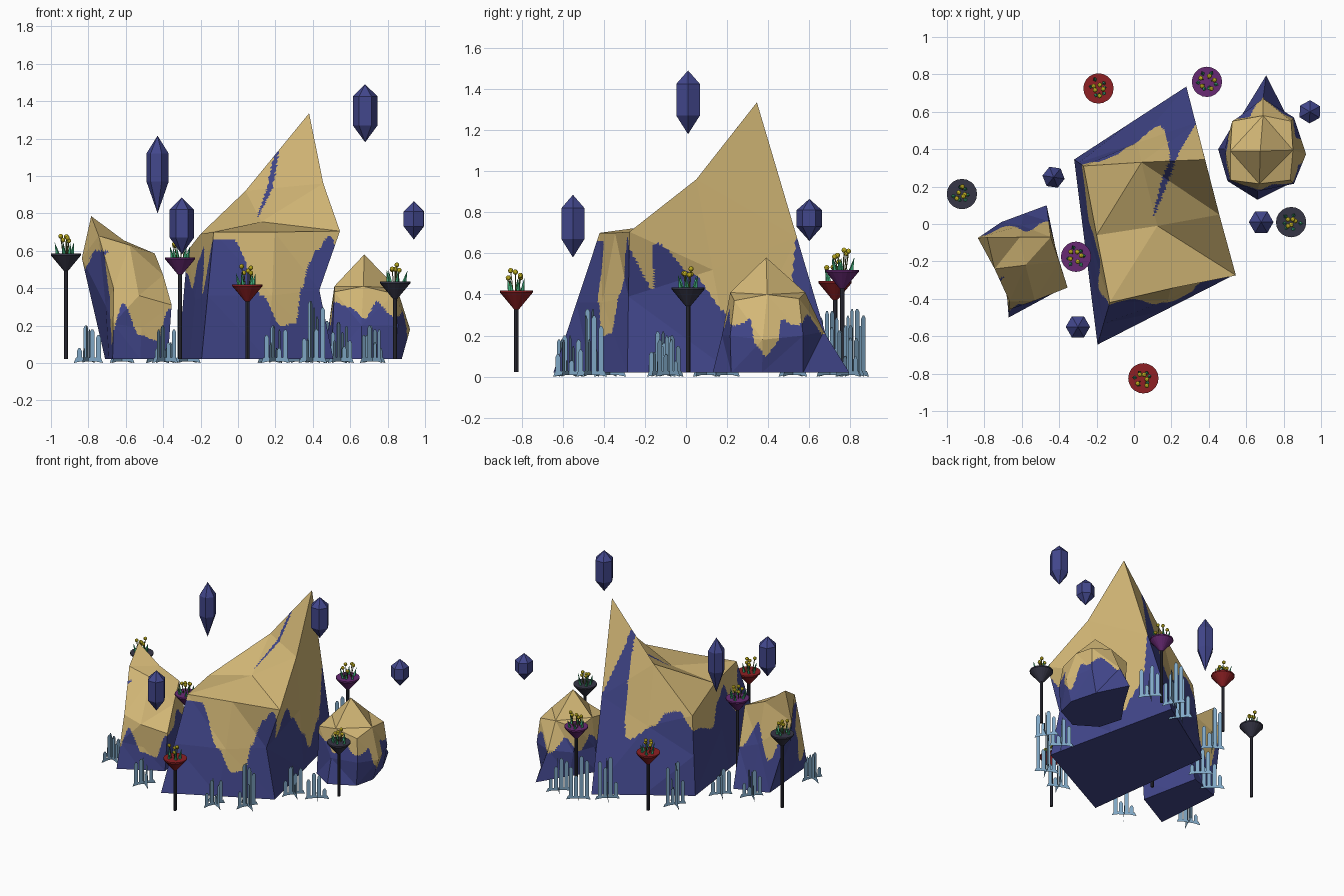
import bpy, bmesh, math, random
from mathutils import Vector, Matrix

if "Cube" in bpy.data.objects:
    bpy.data.objects.remove(bpy.data.objects["Cube"])

random.seed(4)


def mat(name, r, g, b):
    lin = [((c / 255 + 0.055) / 1.055) ** 2.4 for c in (r, g, b)]
    m = bpy.data.materials.new(name)
    m.diffuse_color = (*lin, 1)
    m.use_nodes = True
    m.node_tree.nodes["Principled BSDF"].inputs["Base Color"].default_value = m.diffuse_color
    return m


GOLD = mat("sand gold", 214, 186, 120)
BLUE = mat("rock blue", 66, 71, 140)
ICE = mat("pale blue crystal", 128, 168, 198)
RED = mat("pot red", 142, 32, 36)
PURPLE = mat("pot purple", 104, 42, 116)
DARK = mat("pot charcoal", 54, 54, 70)
POLE = mat("pole black", 50, 50, 62)
GREEN = mat("leaf green", 62, 172, 120)
YELLOW = mat("flower yellow", 206, 188, 36)
STEM = mat("stem olive", 96, 104, 48)


def finish(name, bm, mats):
    me = bpy.data.meshes.new(name)
    bm.to_mesh(me)
    bm.free()
    for m in mats:
        me.materials.append(m)
    ob = bpy.data.objects.new(name, me)
    bpy.context.collection.objects.link(ob)
    return ob


def drip_height(points, ang):
    """Height of the sand edge at an angle, from (degrees, z) points."""
    pts = sorted(points)
    pts = [(pts[-1][0] - 360, pts[-1][1])] + pts + [(pts[0][0] + 360, pts[0][1])]
    for (a, za), (b, zb) in zip(pts, pts[1:]):
        if a <= ang <= b:
            t = (ang - a) / (b - a)
            t = t * t * (3 - 2 * t)
            return za + (zb - za) * t
    return pts[0][1]


def rock(name, base, top, moved, centre, drips, cuts):
    """Box with 2x2 faces per side; corners go SW, SE, NE, NW; sand drips down from the top."""
    bm = bmesh.new()
    base = [Vector((x, y, 0.02)) for x, y in base]
    top = [Vector(p) for p in top]
    grid = {}
    for i in range(3):
        for j in range(3):
            for k in range(3):
                if 1 == i == j == k:
                    continue
                u, v, w = i / 2, j / 2, k / 2

                def bil(q):
                    return (q[0] * (1 - u) + q[1] * u) * (1 - v) + (q[3] * (1 - u) + q[2] * u) * v
                p = bil(base).lerp(bil(top), w)
                grid[i, j, k] = bm.verts.new(moved.get((i, j, k), p))
    for axis in range(3):
        for side in (0, 2):
            for a in (0, 1):
                for b in (0, 1):
                    keys = []
                    for da, db in ((0, 0), (1, 0), (1, 1), (0, 1)):
                        key = [a + da, b + db]
                        key.insert(axis, side)
                        keys.append(grid[tuple(key)])
                    bm.faces.new(keys)
    bmesh.ops.recalc_face_normals(bm, faces=bm.faces)
    bmesh.ops.triangulate(bm, faces=bm.faces)
    bmesh.ops.subdivide_edges(bm, edges=bm.edges[:], cuts=cuts, use_grid_fill=True)
    for f in bm.faces:
        c = f.calc_center_median()
        ang = math.degrees(math.atan2(c.y - centre[1], c.x - centre[0])) % 360
        f.material_index = 0 if c.z > drip_height(drips, ang) else 1
    finish(name, bm, [GOLD, BLUE])


rock("main_rock",
     [(-.195, -.645), (.51, -.285), (.28, .735), (-.32, .345)],
     [(-.13, -.42, .70), (.545, -.275, .705), (.38, .345, 1.335), (-.27, .31, .60)],
     {(2, 0, 1): (.435, -.28, .39), (1, 1, 2): (.125, -.01, .755), (0, 1, 2): (-.2, -.06, .69),
      (2, 1, 2): (.456, .05, .96), (1, 2, 2): (.04, .33, .92), (1, 0, 2): (.195, -.345, .70)},
     (.1, .03),
     [(244, .66), (253, .66), (274, .36), (286, .2), (298, .21), (304, .4), (315, .6), (321, .68),
      (330, .42), (336, .65), (0, .5), (31, .3), (47, .15), (62, .3), (70, 1.18), (87, .4), (108, .5),
      (121, .6), (132, .62), (145, .48), (180, .4), (200, .55), (218, .62), (232, .37)], 24)
rock("left_rock",
     [(-.67, -.5), (-.375, -.34), (-.467, .1), (-.71, .01)],
     [(-.665, -.415, .40), (-.355, -.34, .31), (-.445, -.07, .585), (-.785, -.07, .785)],
     {(0, 2, 1): (-.835, -.075, .56), (0, 1, 2): (-.745, -.24, .68), (1, 1, 2): (-.58, -.22, .63),
      (2, 1, 2): (-.4, -.2, .47), (1, 2, 2): (-.61, -.07, .655), (1, 0, 2): (-.53, -.41, .36)},
     (-.58, -.2),
     [(0, .3), (20, .4), (60, .3), (90, .5), (120, .25), (150, .5), (180, .6), (215, .6), (232, .35),
      (246, .09), (261, .32), (284, .15), (312, .12), (326, .29)], 16)
rock("right_rock",
     [(.5, .23), (.84, .22), (.82, .57), (.575, .58)],
     [(.515, .235, .38), (.835, .235, .37), (.84, .55, .38), (.525, .55, .38)],
     {(1, 1, 2): (.675, .39, .58), (1, 0, 2): (.67, .215, .41), (1, 2, 2): (.69, .58, .41),
      (0, 1, 2): (.515, .39, .41), (2, 1, 2): (.85, .395, .4), (1, 2, 0): (.707, .795, .02),
      (1, 0, 0): (.66, .13, .02), (0, 1, 0): (.45, .4, .02), (2, 1, 0): (.875, .37, .02),
      (2, 1, 1): (.92, .373, .18), (1, 2, 1): (.69, .67, .22), (1, 0, 1): (.66, .175, .2),
      (0, 1, 1): (.485, .4, .2), (2, 0, 1): (.855, .215, .2), (2, 2, 1): (.855, .57, .2)},
     (.68, .39),
     [(0, .1), (12, .15), (22, .28), (40, .25), (60, .3), (90, .2), (110, .3), (140, .2), (165, .3),
      (200, .2), (220, .33), (245, .3), (270, .24), (290, .33), (310, .25), (322, .25), (338, .28),
      (348, .15)], 14)


# Floating crystals: six-sided prisms with pointed ends
def crystal(x, y, zs, r, turn):
    bm = bmesh.new()
    lo, hi = bm.verts.new((x, y, zs[0])), bm.verts.new((x, y, zs[3]))
    rings = [[bm.verts.new((x + r * math.cos(turn + n * math.pi / 3),
                            y + r * math.sin(turn + n * math.pi / 3), z)) for n in range(6)]
             for z in zs[1:3]]
    for n in range(6):
        m = (n + 1) % 6
        bm.faces.new((lo, rings[0][m], rings[0][n]))
        bm.faces.new((rings[0][n], rings[0][m], rings[1][m], rings[1][n]))
        bm.faces.new((rings[1][n], rings[1][m], hi))
    finish("floating_crystal", bm, [BLUE])


crystal(-.30, -.55, (.58, .67, .82, .885), .065, 0)
crystal(-.43, .25, (.80, .97, 1.12, 1.215), .06, .9)
crystal(.68, .01, (1.18, 1.27, 1.425, 1.49), .066, 0)
crystal(.94, .60, (.66, .73, .81, .865), .062, .5)


# Flower pots on poles
def cone(bm, a, b, r1, r2, n, index):
    a, b = Vector(a), Vector(b)
    d = b - a
    m = Matrix.Translation((a + b) / 2) @ d.to_track_quat('Z', 'Y').to_matrix().to_4x4()
    old = set(bm.faces)
    bmesh.ops.create_cone(bm, cap_ends=True, segments=n, radius1=r1, radius2=r2,
                          depth=d.length, matrix=m)
    for f in bm.faces:
        if f not in old:
            f.material_index = index


def pot(x, y, z, colour):
    bm = bmesh.new()
    cone(bm, (x, y, .022), (x, y, z - .08), .011, .011, 8, 0)
    finish("pole", bm, [POLE])
    bm = bmesh.new()
    cone(bm, (x, y, z - .092), (x, y, z - .01), .012, .08, 20, 0)
    cone(bm, (x, y, z - .01), (x, y, z), .081, .081, 20, 0)
    finish("pot", bm, [colour])
    bm = bmesh.new()
    for n in range(6):  # leaves
        a = n * math.pi / 3 + random.uniform(-.3, .3)
        c, s, r = math.cos(a), math.sin(a), random.uniform(.03, .05)
        cone(bm, (x + r * c, y + r * s, z - .002), (x + 1.35 * r * c, y + 1.35 * r * s, z + .06),
             .011, 0, 4, 0)
    for n in range(5):  # stems and blossoms
        a = n * 1.256 + random.uniform(-.3, .3)
        r, h = random.uniform(.012, .045), random.uniform(.06, .098)
        tip = Vector((x + r * math.cos(a), y + r * math.sin(a), z + h))
        cone(bm, (x + .6 * r * math.cos(a), y + .6 * r * math.sin(a), z - .002), tip, .003, .003, 4, 1)
        old = set(bm.faces)
        bmesh.ops.create_icosphere(bm, subdivisions=2, radius=.013, matrix=Matrix.Translation(tip))
        for f in bm.faces:
            if f not in old:
                f.material_index = 2
    finish("flowers", bm, [GREEN, STEM, YELLOW])


for p in ((-.92, .16, .585, DARK), (-.31, -.175, .565, PURPLE), (.05, -.825, .42, RED),
          (.84, .01, .435, DARK), (-.19, .725, .465, RED), (.39, .76, .52, PURPLE)):
    pot(*p)


# Pale crystal tufts: two crossed upright cards cut into pillars
def tuft(x, y, height, width, turn):
    bm = bmesh.new()
    for k in range(2):
        a = turn + k * math.pi / 2
        d = Vector((math.cos(a), math.sin(a), 0))

        def face(pts):
            bm.faces.new([bm.verts.new(Vector((x, y, z)) + d * u) for u, z in pts])
        h = width / 2
        face([(-h, 0), (-h * .5, .008), (h * .5, .008), (h, 0), (h * .85, .028), (-h * .85, .028)])
        w = width / 5
        for n, f in enumerate(random.sample((.55, .4, .75, .9), 4)):
            if n == 1 + k:
                f = 1
            u = -h * .85 + n * (width * .85 - w) / 3
            t = height * f
            face([(u, .028), (u + w * .8, .028), (u + w * .8, t - .015), (u + w * .55, t),
                  (u + w * .25, t), (u, t - .015)])
    finish("crystal_tuft", bm, [ICE])


for x, y, h in ((-.8, -.37, .2), (-.39, -.57, .2), (.2, -.57, .2), (.4, -.46, .33),
                (.55, -.12, .22), (.72, -.08, .2), (.33, .82, .33), (.52, .79, .25),
                (.17, .7, .32), (-.27, .52, .33), (-.43, .2, .2), (-.62, .1, .2)):
    tuft(x, y, h, .17, random.uniform(.4, 1.2))
